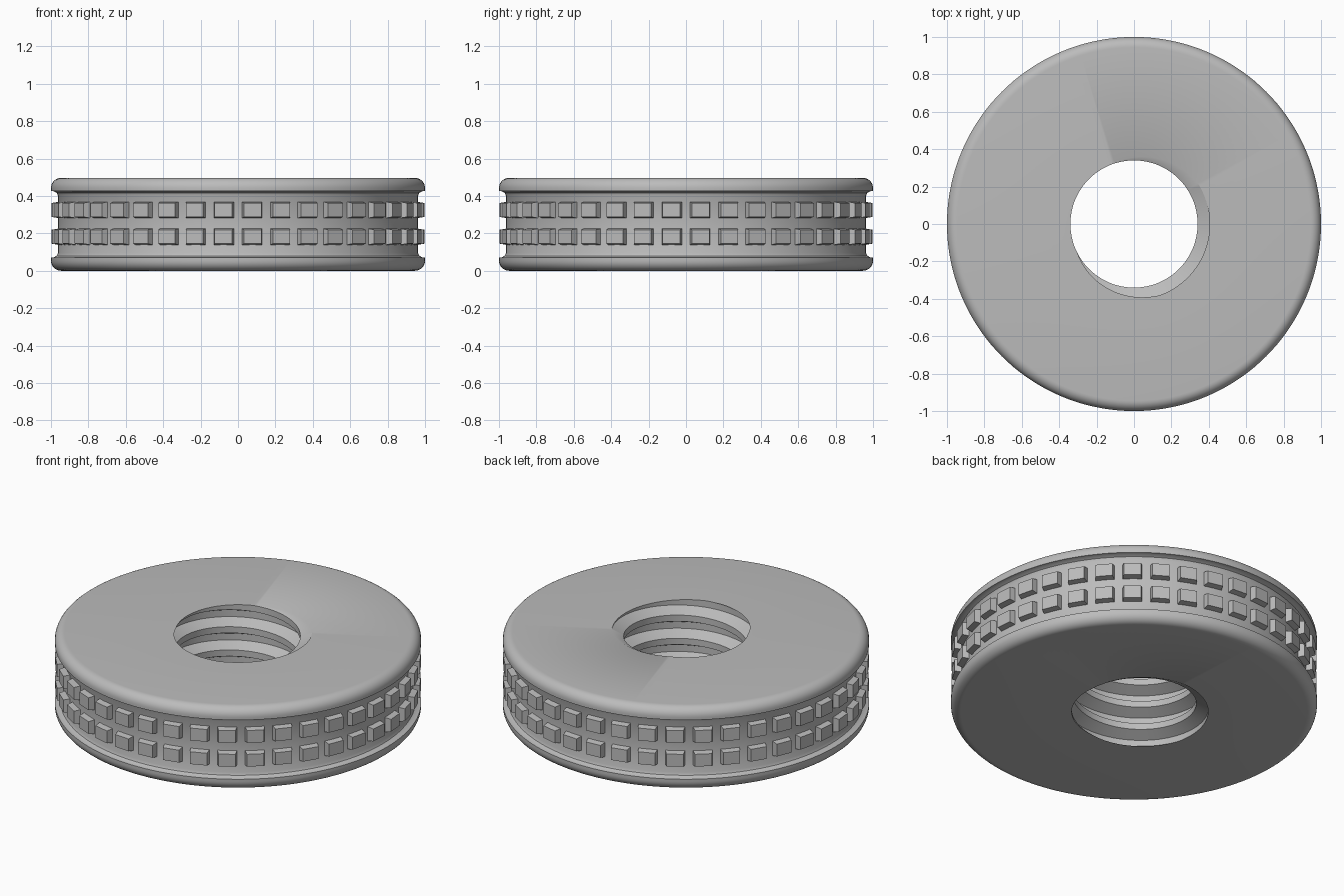
import bpy
import bmesh
from math import sin, cos, pi, tau, radians
from mathutils import Matrix

if "Cube" in bpy.data.objects:
    bpy.data.objects.remove(bpy.data.objects["Cube"])

HEIGHT = 0.497
ROUND = 0.055
GROOVE_R = 0.963
SEGMENTS = 144
PITCH = 0.14
CREST_R, ROOT_R = 0.34, 0.405
# thread profile over one turn: fraction of pitch, radius
THREAD = [(0, CREST_R), (0.27, CREST_R), (0.5, ROOT_R), (0.78, ROOT_R), (1, CREST_R)]
PHASE = radians(110)

steel = bpy.data.materials.new("Grey steel")
steel.use_nodes = True
colour = (0.5, 0.5, 0.5, 1)
steel.diffuse_color = colour
steel.node_tree.nodes["Principled BSDF"].inputs["Base Color"].default_value = colour


def make_object(name, bm):
    bmesh.ops.recalc_face_normals(bm, faces=bm.faces)
    mesh = bpy.data.meshes.new(name)
    bm.to_mesh(mesh)
    bm.free()
    mesh.materials.append(steel)
    obj = bpy.data.objects.new(name, mesh)
    bpy.context.collection.objects.link(obj)
    return obj


def thread_radius(angle, z):
    f = ((z - HEIGHT) / PITCH + (PHASE - angle) / tau) * -1 % 1
    for (f0, r0), (f1, r1) in zip(THREAD, THREAD[1:]):
        if f <= f1:
            return r0 + (r1 - r0) * (f - f0) / (f1 - f0)


# outer wall from the bottom edge to the top edge: rounded rims, filleted groove
lower = [(1 - ROUND + ROUND * sin(a), ROUND - ROUND * cos(a))
         for a in (i * pi / 16 for i in range(9))]
lower += [(1, 0.07), (0.985, 0.072), (0.97, 0.08), (GROOVE_R, 0.095)]
outer = lower + [(r, HEIGHT - z) for r, z in reversed(lower)]

# body: each column closes the outer wall with the helical bore
bm = bmesh.new()
columns = []
turns = int(HEIGHT / PITCH) + 3
for s in range(SEGMENTS + 1):
    angle = tau * s / SEGMENTS
    points = list(outer)
    for turn in range(-2, turns):
        for f, _ in THREAD[:-1]:
            z = HEIGHT - PITCH * (turn + f + (PHASE - angle) / tau)
            edge = min(max(z, 0), HEIGHT)
            # rows beyond the ends collapse onto the rim of the bore
            r = thread_radius(angle, edge) if edge != z else dict(THREAD)[f]
            points.append((r, edge))
    columns.append([bm.verts.new((r * cos(angle), r * sin(angle), z)) for r, z in points])
for a, b in zip(columns, columns[1:]):
    for i in range(len(a)):
        j = (i + 1) % len(a)
        bm.faces.new((a[i], b[i], b[j], a[j]))
bmesh.ops.remove_doubles(bm, verts=bm.verts, dist=0.00005)
bmesh.ops.dissolve_degenerate(bm, edges=bm.edges, dist=0.00005)
body = make_object("nut_body", bm)
body.select_set(True)
bpy.context.view_layer.objects.active = body
bpy.ops.object.shade_smooth_by_angle(angle=radians(30))

# grip studs: two rings of tapered blocks in the groove
STUDS = 40
for name, z in (("lower_grip_studs", 0.182), ("upper_grip_studs", 0.325)):
    bm = bmesh.new()
    for k in range(STUDS):
        verts = bmesh.ops.create_cube(bm, size=1)["verts"]
        for v in verts:
            outside = v.co.x > 0
            v.co.x = 0.997 if outside else 0.945
            v.co.y *= 0.094 if outside else 0.112
            v.co.z *= 0.074 if outside else 0.092
        turn = Matrix.Rotation(tau * (k + 0.5) / STUDS, 4, "Z")
        bmesh.ops.transform(bm, matrix=Matrix.Translation((0, 0, z)) @ turn, verts=verts)
    make_object(name, bm)
